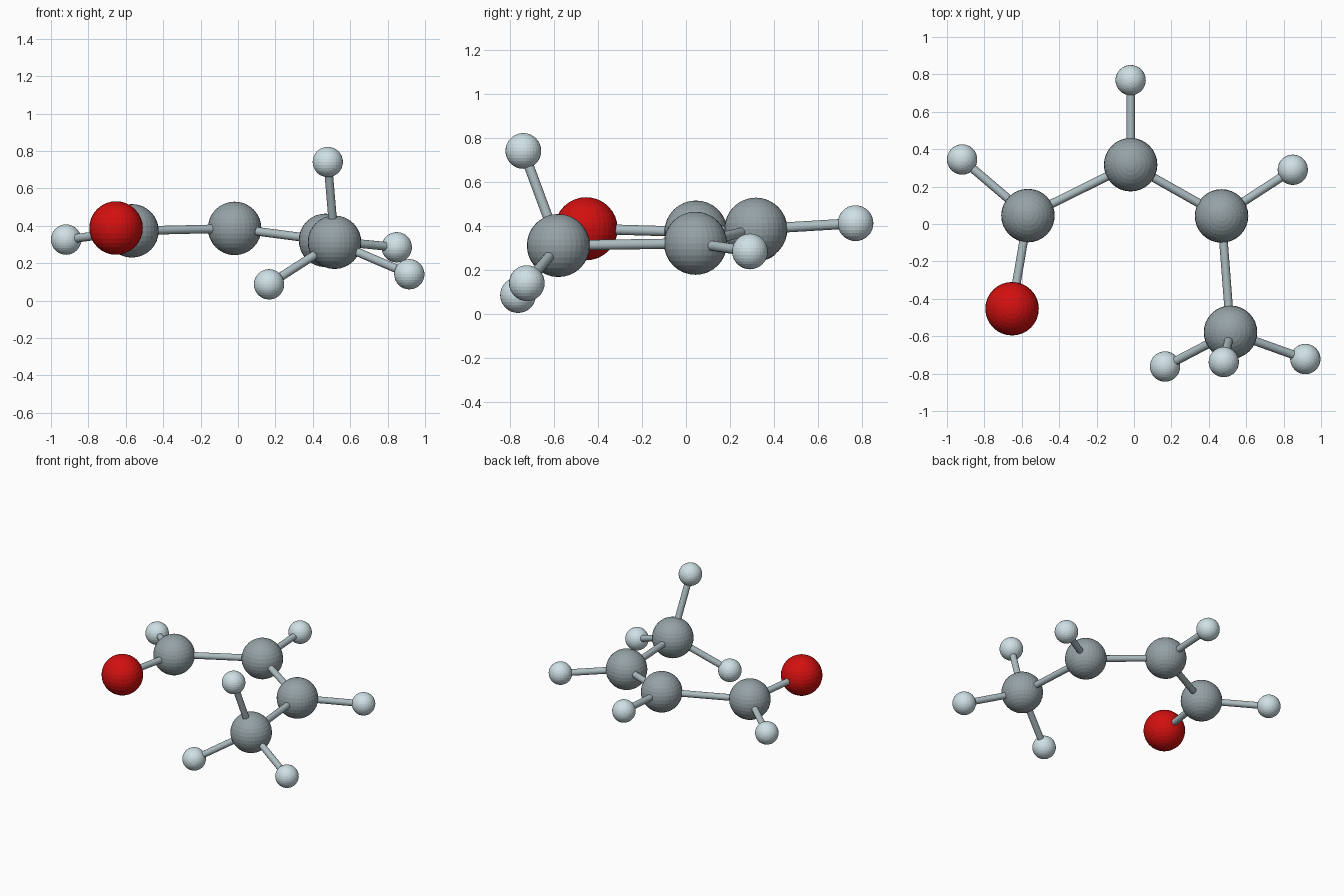
import bpy
from mathutils import Vector

if "Cube" in bpy.data.objects:
    bpy.data.objects.remove(bpy.data.objects["Cube"])

BIG, SMALL, BOND = 0.143, 0.081, 0.023


def material(name, rgb):
    m = bpy.data.materials.new(name)
    m.diffuse_color = (*rgb, 1)
    m.use_nodes = True
    m.node_tree.nodes["Principled BSDF"].inputs["Base Color"].default_value = m.diffuse_color
    return m


carbon = material("carbon_grey", (0.30, 0.36, 0.38))
oxygen = material("oxygen_red", (0.65, 0.005, 0.005))
hydrogen = material("hydrogen_pale", (0.62, 0.75, 0.79))
stick = material("bond_grey", (0.42, 0.51, 0.54))

# Atoms: position, radius, material
atoms = {
    "carbon_aldehyde": ((-0.567, 0.045, 0.373), BIG, carbon),
    "carbon_middle": ((-0.018, 0.317, 0.386), BIG, carbon),
    "carbon_right": ((0.468, 0.043, 0.322), BIG, carbon),
    "carbon_methyl": ((0.516, -0.579, 0.312), BIG, carbon),
    "oxygen": ((-0.652, -0.453, 0.388), BIG, oxygen),
    "hydrogen_aldehyde": ((-0.919, 0.345, 0.326), SMALL, hydrogen),
    "hydrogen_middle": ((-0.018, 0.769, 0.413), SMALL, hydrogen),
    "hydrogen_right": ((0.849, 0.290, 0.285), SMALL, hydrogen),
    "hydrogen_methyl_left": ((0.166, -0.762, 0.087), SMALL, hydrogen),
    "hydrogen_methyl_top": ((0.480, -0.738, 0.741), SMALL, hydrogen),
    "hydrogen_methyl_right": ((0.916, -0.722, 0.141), SMALL, hydrogen),
}
bonds = [
    ("carbon_aldehyde", "oxygen"),
    ("carbon_aldehyde", "hydrogen_aldehyde"),
    ("carbon_aldehyde", "carbon_middle"),
    ("carbon_middle", "hydrogen_middle"),
    ("carbon_middle", "carbon_right"),
    ("carbon_right", "hydrogen_right"),
    ("carbon_right", "carbon_methyl"),
    ("carbon_methyl", "hydrogen_methyl_left"),
    ("carbon_methyl", "hydrogen_methyl_top"),
    ("carbon_methyl", "hydrogen_methyl_right"),
]


def finish(name, mat):
    ob = bpy.context.object
    ob.name = name
    ob.data.materials.append(mat)
    return ob


# Faceted atom balls
for name, (pos, radius, mat) in atoms.items():
    bpy.ops.mesh.primitive_uv_sphere_add(segments=32, ring_count=16, radius=radius, location=pos)
    finish(name, mat)

# Bond rods running between atom centres
for a, b in bonds:
    p, q = Vector(atoms[a][0]), Vector(atoms[b][0])
    bpy.ops.mesh.primitive_cylinder_add(
        vertices=16, radius=BOND, depth=(q - p).length, location=(p + q) / 2,
        rotation=(q - p).to_track_quat('Z', 'Y').to_euler())
    finish("bond_" + a + "_to_" + b, stick)
    bpy.ops.object.shade_smooth_by_angle()
